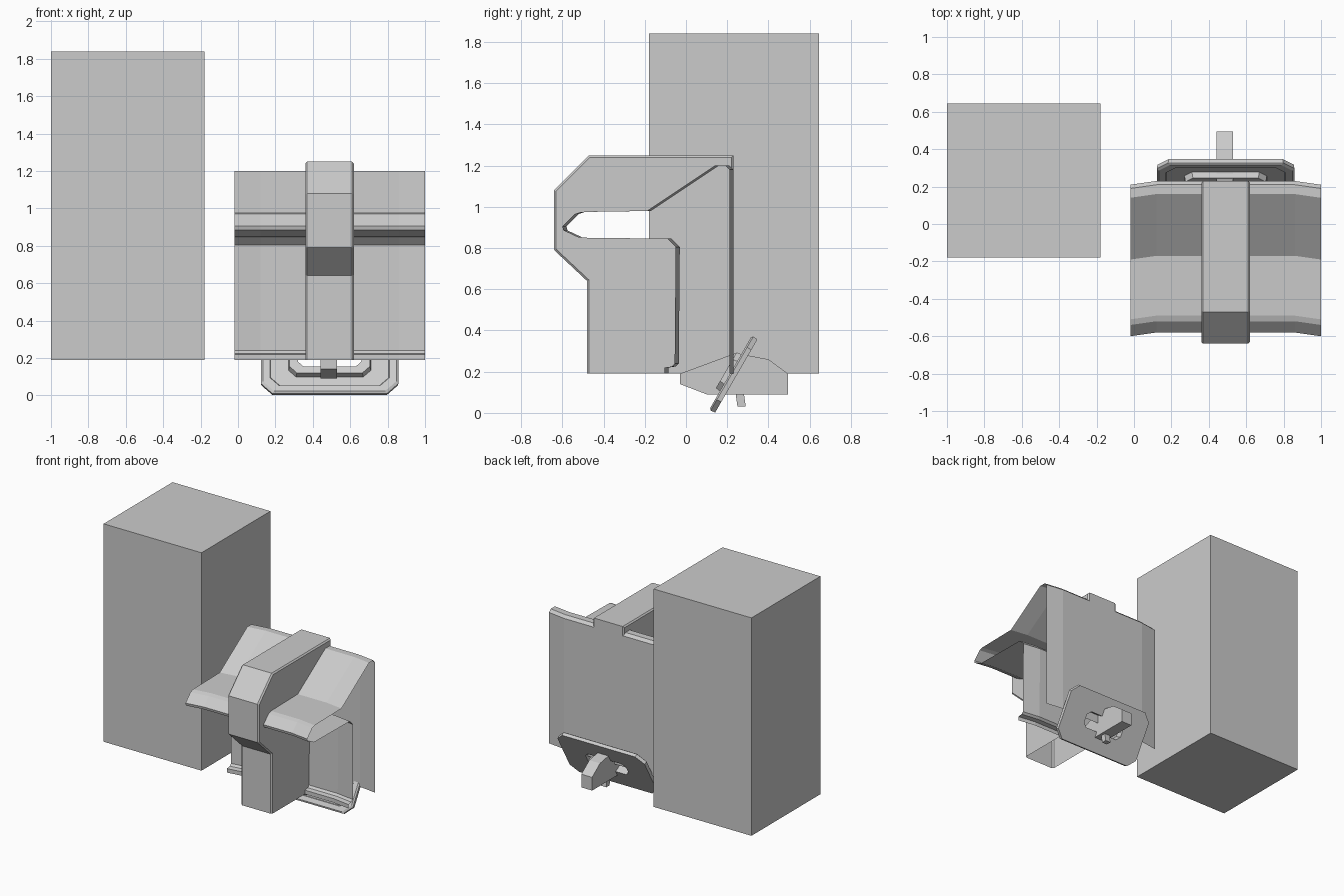
import bpy, bmesh
from math import radians
from mathutils import Matrix, Vector

if "Cube" in bpy.data.objects:
    bpy.data.objects.remove(bpy.data.objects["Cube"])

CX = 0.49  # middle of the dispenser


def finish(bm, name, matrix=None, normals=True):
    if normals:
        bmesh.ops.recalc_face_normals(bm, faces=bm.faces)
    if matrix:
        bm.transform(matrix)
    me = bpy.data.meshes.new(name)
    bm.to_mesh(me)
    bm.free()
    ob = bpy.data.objects.new(name, me)
    bpy.context.collection.objects.link(ob)
    return ob


def prism(name, profile, x0, x1, matrix=None):
    """Closed solid: (y, z) outline extruded along x."""
    bm = bmesh.new()
    a, b = [[bm.verts.new((x, y, z)) for y, z in profile] for x in (x0, x1)]
    bm.faces.new(a)
    bm.faces.new(b[::-1])
    n = len(a)
    for i in range(n):
        j = (i + 1) % n
        bm.faces.new((a[i], b[i], b[j], a[j]))
    return finish(bm, name, matrix)


def box(name, lo, hi):
    (x0, y0, z0), (x1, y1, z1) = lo, hi
    return prism(name, [(y0, z0), (y1, z0), (y1, z1), (y0, z1)], x0, x1)


# Tall plain bottle block
box("bottle_block", (-1.0, -0.18, 0.19), (-0.18, 0.645, 1.84))

# Housing: open-sided sheet, profile from the back foot over the nose to the lip
back = [(0.23, 0.19), (0.23, 1.18), (0.21, 1.2)]
front = [(0.16, 1.2), (-0.17, 0.98), (-0.49, 0.975), (-0.52, 0.965),
         (-0.58, 0.905), (-0.575, 0.885), (-0.5, 0.85), (-0.07, 0.845),
         (-0.03, 0.805), (-0.035, 0.24), (-0.05, 0.225), (-0.085, 0.22),
         (-0.085, 0.19)]
bm = bmesh.new()
rows = []
for x, dy in ((-0.02, -0.02), (0.12, 0), (0.86, 0), (1.0, -0.02)):
    rows.append([bm.verts.new((x, y + dy, z)) for y, z in back + front])
for r, s in zip(rows, rows[1:]):
    for i in range(len(r) - 1):
        bm.faces.new((r[i], r[i + 1], s[i + 1], s[i]))
finish(bm, "housing_sheet")

# Central spine: outer band with side walls running back to the housing
outer = [(-0.48, 0.19), (-0.48, 0.64), (-0.64, 0.79), (-0.64, 1.08),
         (-0.47, 1.25), (0.23, 1.25), (0.23, 1.18)]
bm = bmesh.new()
sides, walls = [], []
for x in (0.36, 0.62):
    vs = [bm.verts.new((x, y, z)) for y, z in outer + [(0.21, 1.2)] + front]
    sides.append(vs)
    walls.append(bm.faces.new(vs if x < CX else vs[::-1]))
a, b = sides
rim = []
for i in range(len(outer) - 1):
    bm.faces.new((a[i + 1], a[i], b[i], b[i + 1]))
    rim += [bm.edges.get((s[i], s[i + 1])) for s in sides]
bmesh.ops.recalc_face_normals(bm, faces=bm.faces)
bmesh.ops.bevel(bm, geom=rim, offset=0.01, segments=1, affect='EDGES')
finish(bm, "central_spine")

# Tilted nozzle plate: chamfered loops lofted into rim, recess, collar and slot
def octagon(w, h, c):
    w, h = w / 2, h / 2
    return [(w, -h + c), (w, h - c), (w - c, h), (-w + c, h),
            (-w, h - c), (-w, -h + c), (-w + c, -h), (w - c, -h)]


tilt = Matrix.Translation((CX, 0.23, 0.187)) @ Matrix.Rotation(radians(60), 4, 'X')
loops = [(0.34, 0.12, 0.03, -0.016), (0.73, 0.41, 0.06, -0.016),
         (0.735, 0.415, 0.06, 0.008), (0.715, 0.395, 0.06, 0.016),
         (0.64, 0.33, 0.05, 0.016), (0.63, 0.32, 0.05, 0.006),
         (0.44, 0.21, 0.04, 0.006), (0.43, 0.20, 0.04, 0.04),
         (0.34, 0.12, 0.03, 0.04)]
bm = bmesh.new()
rings = [[bm.verts.new((x, y, z)) for x, y in octagon(w, h, c)]
         for w, h, c, z in loops]
for r, s in zip(rings, rings[1:] + rings[:1]):
    for i in range(8):
        j = (i + 1) % 8
        bm.faces.new((r[i], r[j], s[j], s[i]))
finish(bm, "nozzle_plate", tilt)

# Lever passing through the plate
prism("lever", [(-0.03, 0.14), (0.1, 0.09), (0.495, 0.09), (0.495, 0.19),
                (0.4, 0.26), (0.24, 0.29), (-0.03, 0.19)], 0.44, 0.53)

# Small spout under the lever
prism("spout", [(0.25, 0.03), (0.29, 0.03), (0.28, 0.1), (0.24, 0.1)], 0.465, 0.51)
